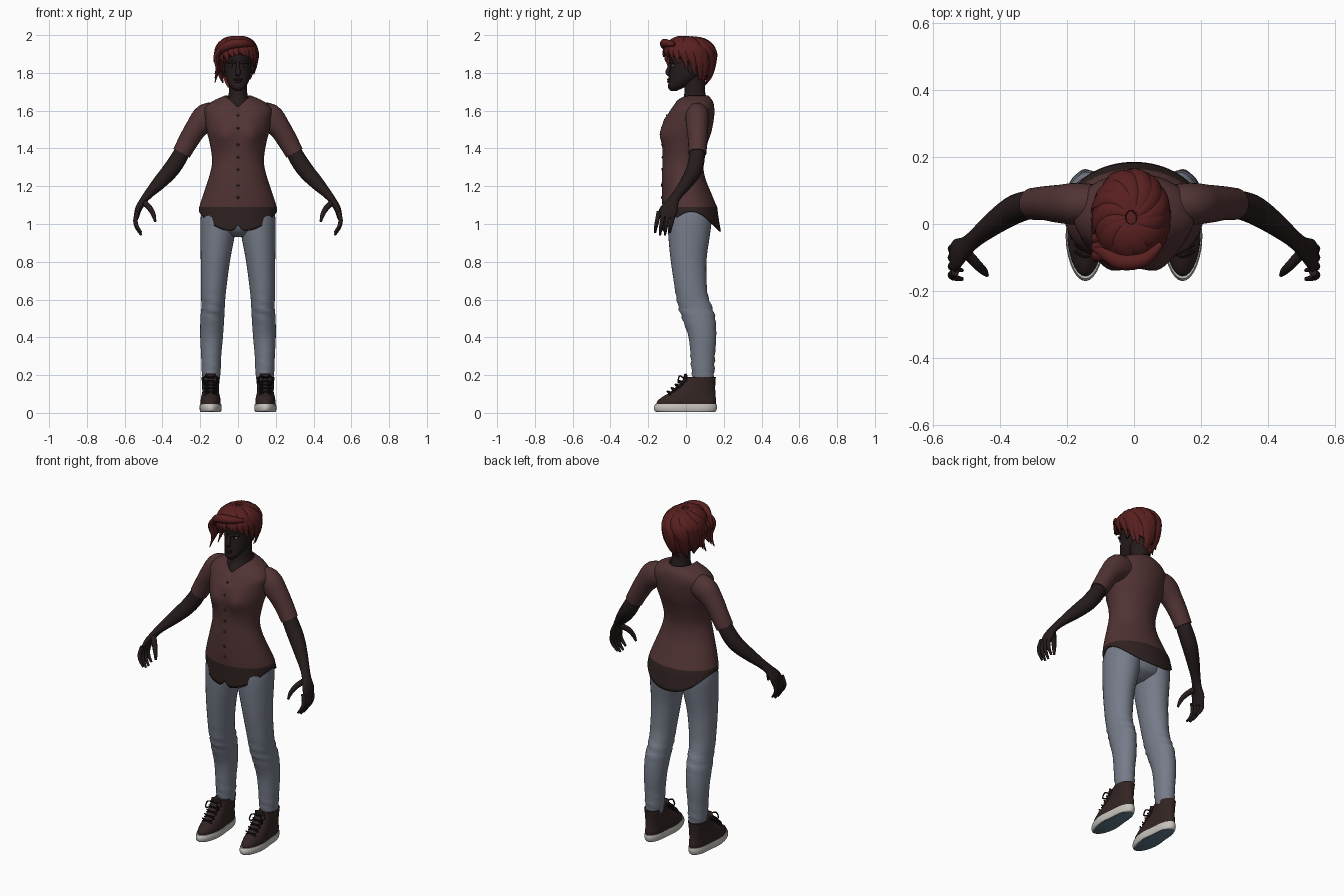
import bpy, bmesh, math, random
from mathutils import Vector

random.seed(4)
default_cube = bpy.data.objects.get("Cube")
if default_cube:
    bpy.data.objects.remove(default_cube, do_unlink=True)
parts = []


def material(name, red, green, blue):
    mat = bpy.data.materials.new(name)
    mat.use_nodes = True
    colour = (red, green, blue, 1)
    mat.diffuse_color = colour
    shader = mat.node_tree.nodes["Principled BSDF"]
    shader.inputs["Base Color"].default_value = colour
    shader.inputs["Roughness"].default_value = .8
    return mat


SKIN = material("dark skin", .019, .011, .011)
HAIR = material("auburn hair", .1, .014, .014)
SHIRT = material("plum shirt", .082, .033, .034)
HEM = material("dark shirt tail", .028, .016, .015)
DENIM = material("grey blue denim", .18, .2, .25)
LEATHER = material("brown shoe leather", .032, .018, .017)
LACE = material("black lace", .01, .008, .008)
RUBBER = material("off white rubber", .56, .54, .5)
TREAD = material("blue tread", .1, .17, .22)
EYE = material("eye white", .3, .27, .26)


def smooth_rows(rows, steps=4):
    """Catmull-Rom interpolation between rows of numbers."""
    rows = [Vector(row) for row in rows]
    result = []
    for i in range(len(rows) - 1):
        a, b = rows[max(i - 1, 0)], rows[i]
        c, d = rows[i + 1], rows[min(i + 2, len(rows) - 1)]
        for k in range(steps):
            t = k / steps
            result.append(b + ((c - a) * t + (a * 2 - b * 5 + c * 4 - d) * t ** 2
                               + (b * 3 - a - c * 3 + d) * t ** 3) / 2)
    return result + [rows[-1]]


def finish(name, bm, mats, rule=None):
    bmesh.ops.recalc_face_normals(bm, faces=bm.faces)
    if rule:
        for face in bm.faces:
            face.material_index = rule(face.calc_center_median(), face.normal)
    mesh = bpy.data.meshes.new(name)
    bm.to_mesh(mesh)
    bm.free()
    for mat in mats:
        mesh.materials.append(mat)
    obj = bpy.data.objects.new(name, mesh)
    bpy.context.collection.objects.link(obj)
    parts.append(obj)
    return obj


def skin_rings(name, rings, mats, rule=None, caps=True):
    """Bridge closed rings of points into one surface."""
    bm = bmesh.new()
    loops = [[bm.verts.new(point) for point in ring] for ring in rings]
    for low, high in zip(loops, loops[1:]):
        for i in range(len(low)):
            bm.faces.new((low[i - 1], low[i], high[i], high[i - 1]))
    if caps:
        bm.faces.new(loops[0])
        bm.faces.new(loops[-1])
    return finish(name, bm, mats, rule)


def loft(name, rows, mats, warp=None, rule=None, caps=True, segments=32):
    """Level rings; each row is height, centre x, half width, front y, back y."""
    rings = []
    for z, x, half, front, back in smooth_rows(rows):
        ring = []
        for i in range(segments):
            angle = math.tau * i / segments
            point = Vector((x + half * math.cos(angle),
                            (front + back) / 2 + (back - front) / 2 * math.sin(angle), z))
            ring.append(warp(point, angle) if warp else point)
        rings.append(ring)
    return skin_rings(name, rings, mats, rule, caps)


def tube(name, rows, mat, side=1, ref=(0, 1, 0), segments=14, caps=True):
    """Tube along a path; each row is x, y, z, thickness, breadth."""
    rows = smooth_rows(rows)
    path = [Vector((row[0] * side, row[1], row[2])) for row in rows]
    rings = []
    for i, row in enumerate(rows):
        tangent = path[min(i + 1, len(path) - 1)] - path[max(i - 1, 0)]
        thick = tangent.cross(Vector(ref)).normalized()
        broad = thick.cross(tangent).normalized()
        rings.append([path[i] + thick * row[3] * math.cos(math.tau * k / segments)
                      + broad * row[4] * math.sin(math.tau * k / segments)
                      for k in range(segments)])
    return skin_rings(name, rings, [mat], caps=caps)


def blob(name, centre, size, mat):
    bm = bmesh.new()
    bmesh.ops.create_uvsphere(bm, u_segments=16, v_segments=10, radius=1)
    bmesh.ops.scale(bm, vec=size, verts=bm.verts)
    bmesh.ops.translate(bm, vec=centre, verts=bm.verts)
    return finish(name, bm, [mat])


# Shirt body: bust, pointed neckline and scooped tails
def shirt_shape(point, angle):
    across, front = abs(math.cos(angle)), math.sin(angle) < 0
    if point.z < 1.09:
        notch = .035 * max(0, 1 - abs(point.x) / .025) if front else 0
        hem = 1.065 - .105 * (1 - across ** 2.5) + notch
        point.z = 1.09 - (1.09 - point.z) / .03 * (1.09 - hem)
    elif front:
        spread = ((abs(point.x) - .075) / .05) ** 2 + ((point.z - 1.47) / .06) ** 2
        point.y -= .022 * math.exp(-spread)
        point.z -= .06 * (1 - across) * min(1, max(0, (point.z - 1.55) / .12))
    return point


shirt = loft("shirt_body", [
    (1.06, 0, .207, -.125, .185), (1.09, 0, .205, -.125, .165), (1.16, 0, .183, -.128, .135),
    (1.25, 0, .153, -.128, .1), (1.33, 0, .137, -.124, .092), (1.42, 0, .148, -.125, .112),
    (1.49, 0, .165, -.128, .135), (1.56, 0, .175, -.115, .148), (1.61, 0, .178, -.095, .15),
    (1.65, 0, .135, -.08, .142), (1.68, 0, .068, -.062, .118)],
    [SHIRT, HEM], shirt_shape, lambda c, n: int(c.z < 1.088), caps=False, segments=72)
shirt.modifiers.new("cloth_thickness", "SOLIDIFY").thickness = .006

# Shirt buttons sit on the front centre line
centre_line = [v.co.copy() for v in shirt.data.vertices if abs(v.co.x) < .004 and v.co.y < 0]
for i in range(7):
    height = 1.14 + i * .072
    spot = min(centre_line, key=lambda co: abs(co.z - height))
    blob("shirt_button", (0, spot.y - .001, spot.z), (.007, .004, .007), HEM)

# Neck and head
loft("neck", [(1.55, 0, .08, -.07, .09), (1.62, 0, .066, -.045, .11), (1.66, 0, .054, -.017, .11),
              (1.71, 0, .048, -.008, .1), (1.8, 0, .05, -.02, .1)], [SKIN])
loft("head", [(1.705, 0, .015, -.082, -.05), (1.725, 0, .04, -.096, -.005),
              (1.76, 0, .059, -.09, .05), (1.8, 0, .069, -.085, .1), (1.85, 0, .074, -.083, .125),
              (1.9, 0, .074, -.087, .13), (1.95, 0, .058, -.06, .11), (1.98, 0, .02, .0, .05)], [SKIN])
tube("nose", [(0, -.08, 1.86, .006, .007), (0, -.088, 1.83, .01, .009),
              (0, -.098, 1.8, .011, .015), (0, -.084, 1.785, .005, .01)], SKIN, ref=(1, 0, 0))
blob("upper_lip", (0, -.091, 1.765), (.024, .009, .006), SKIN)
blob("lower_lip", (0, -.091, 1.754), (.02, .01, .007), SKIN)
for side in (-1, 1):
    blob("eye", (side * .031, -.069, 1.838), (.014, .011, .006), EYE)
    blob("iris", (side * .031, -.077, 1.838), (.006, .004, .006), LACE)
    tube("brow", [(.012, -.086, 1.852, .006, .006), (.033, -.082, 1.86, .007, .007),
                  (.054, -.066, 1.853, .005, .005)], SKIN, side)
    blob("ear", (side * .074, .03, 1.825), (.01, .02, .032), SKIN)


# Hair: scalp cap plus swept locks over the same surface
def scalp(angle, t, grow=1.0):
    tilt = t * (1.8 + .45 * math.sin(angle) - .09 * math.cos(angle))
    drop = .1 if tilt < math.pi / 2 else .19
    return Vector((-.007 + .107 * grow * math.sin(tilt) * math.cos(angle),
                   .015 + .135 * grow * math.sin(tilt) * math.sin(angle),
                   1.885 + drop * grow * math.cos(tilt)))


skin_rings("hair_cap", [[scalp(math.tau * i / 48, .02 + k / 12.3) for i in range(48)]
                        for k in range(13)], [HAIR])
for layer, count in enumerate((22, 15)):
    for i in range(count):
        start = math.tau * (i + random.random() * .5) / count
        swirl, length = .5 + random.random() * .4, 1.02 + random.random() * .1 - layer * .25
        rows = []
        for k in range(6):
            t = k / 5
            spot = scalp(start + swirl * t, .08 + length * t, 1.01 + layer * .04)
            width = .03 * math.sin(math.pi * (.12 + .84 * t)) + .002
            rows.append((*spot, width * .45, width))
        ref = (-math.sin(start + swirl / 2), math.cos(start + swirl / 2), 0)
        tube("hair_lock", rows, HAIR, ref=ref, segments=8)
for i in range(6):
    y, low = -.085 + i * .026, 1.75 + (i % 3) * .022
    tube("side_curl", [(-.075, y, 1.94, .012, .016), (-.115, y - .01, 1.89, .014, .018),
                       (-.108, y + .004, (low + 1.88) / 2, .009, .012),
                       (-.122, y - .008, low, .002, .003)], HAIR, segments=8)
tube("fringe", [(.08, -.06, 1.95, .01, .01), (.03, -.105, 1.957, .022, .022),
                (-.04, -.112, 1.95, .025, .025), (-.095, -.08, 1.915, .02, .02),
                (-.128, -.07, 1.86, .004, .004)], HAIR)

# Seat of the trousers
loft("trouser_seat", [(.93, 0, .07, -.03, .06), (.96, 0, .14, -.075, .115), (1.0, 0, .178, -.095, .13),
                      (1.06, 0, .185, -.1, .135), (1.13, 0, .165, -.1, .11)], [DENIM])

for side in (-1, 1):
    # Sleeve, arm and palm
    tube("sleeve", [(.1, .06, 1.575, .062, .055), (.165, .06, 1.565, .074, .063),
                    (.222, .06, 1.505, .059, .057), (.263, .062, 1.44, .053, .051),
                    (.299, .06, 1.375, .049, .048)], SHIRT, side, segments=24)
    tube("arm", [(.28, .06, 1.41, .04, .04), (.322, .055, 1.335, .044, .043),
                 (.365, .038, 1.275, .043, .042), (.42, .0, 1.215, .036, .034),
                 (.47, -.04, 1.162, .025, .027), (.5, -.066, 1.125, .02, .03),
                 (.527, -.088, 1.08, .018, .045), (.538, -.105, 1.035, .013, .045)],
         SKIN, side, segments=20)
    # Fingers curl inward below the knuckles
    for i in range(4):
        y, tip = -.066 - i * .026, .955 - .014 * (i in (1, 2))
        tube("finger", [(.533, y, 1.065, .012, .012), (.543, y - .008, 1.02, .012, .012),
                        (.535, y - .015, (tip + 1.02) / 2, .01, .01),
                        (.512, y - .02, tip, .006, .006)], SKIN, side, segments=10)
    tube("thumb", [(.5, -.085, 1.115, .016, .016), (.468, -.12, 1.085, .015, .015),
                   (.448, -.14, 1.05, .012, .012), (.438, -.152, 1.012, .006, .006)],
         SKIN, side, segments=10)

    # Trouser leg with creases at knee and cuff
    def creases(point, angle):
        near = math.exp(-((point.z - .54) / .1) ** 2) + math.exp(-((point.z - .24) / .07) ** 2)
        point.y += .004 * near * math.sin(point.z * 130 + angle * 2)
        return point

    loft("trouser_leg", [(.17, side * .142, .044, .04, .145), (.22, side * .142, .05, .03, .15),
                         (.3, side * .142, .053, .024, .153), (.4, side * .14, .06, .014, .16),
                         (.5, side * .136, .063, -.02, .155), (.56, side * .132, .062, -.04, .138),
                         (.64, side * .13, .066, -.056, .113), (.8, side * .12, .077, -.08, .108),
                         (.93, side * .109, .09, -.093, .125), (1.02, side * .102, .097, -.096, .135),
                         (1.08, side * .1, .09, -.09, .125)], [DENIM], creases)

    # Shoe: narrow waist and broad toe
    def shoe_shape(point, angle):
        pinch = 1 - .16 * math.exp(-((point.y - .04) / .06) ** 2)
        point.x = side * .145 + (point.x - side * .145) * pinch
        return point

    centre = side * .145
    loft("shoe_upper", [(.035, centre, .056, -.155, .155), (.06, centre, .057, -.153, .16),
                        (.085, centre, .055, -.125, .157), (.115, centre, .052, -.07, .155),
                        (.15, centre, .051, -.02, .155), (.19, centre, .053, .005, .158)],
         [LEATHER], shoe_shape)
    loft("shoe_sole", [(.004, centre, .055, -.155, .152), (.012, centre, .06, -.167, .16),
                       (.03, centre, .062, -.17, .164), (.046, centre, .059, -.163, .162)],
         [RUBBER, TREAD], shoe_shape, lambda c, n: int(n.z < -.8))
    tube("shoe_tongue", [(.145, -.085, .1, .008, .025), (.145, -.035, .142, .01, .03),
                         (.145, -.002, .18, .01, .033), (.145, -.004, .207, .007, .028)],
         LEATHER, side, ref=(1, 0, 0))
    # Crossed laces and a loose bow
    for i in range(5):
        y, z = -.094 + i * .021, .108 + i * .0185
        for slant in (-.008, .008):
            tube("shoe_lace", [(.112, y + .012, z - slant - .006, .004, .004),
                               (.145, y - .005, z + .006, .004, .004),
                               (.178, y + .012, z + slant - .006, .004, .004)], LACE, side, segments=6)
    for way in (-1, 1):
        tube("lace_bow", [(.145, -.014, .185, .004, .004), (.145 + way * .03, -.035, .195, .004, .004),
                          (.145 + way * .04, -.042, .16, .004, .004),
                          (.145 + way * .015, -.035, .165, .004, .004)], LACE, side, segments=6)

# Smooth shading with crisp rims
bpy.ops.object.select_all(action="DESELECT")
for part in parts:
    part.select_set(True)
bpy.context.view_layer.objects.active = parts[0]
bpy.ops.object.shade_smooth_by_angle(angle=math.radians(50))
